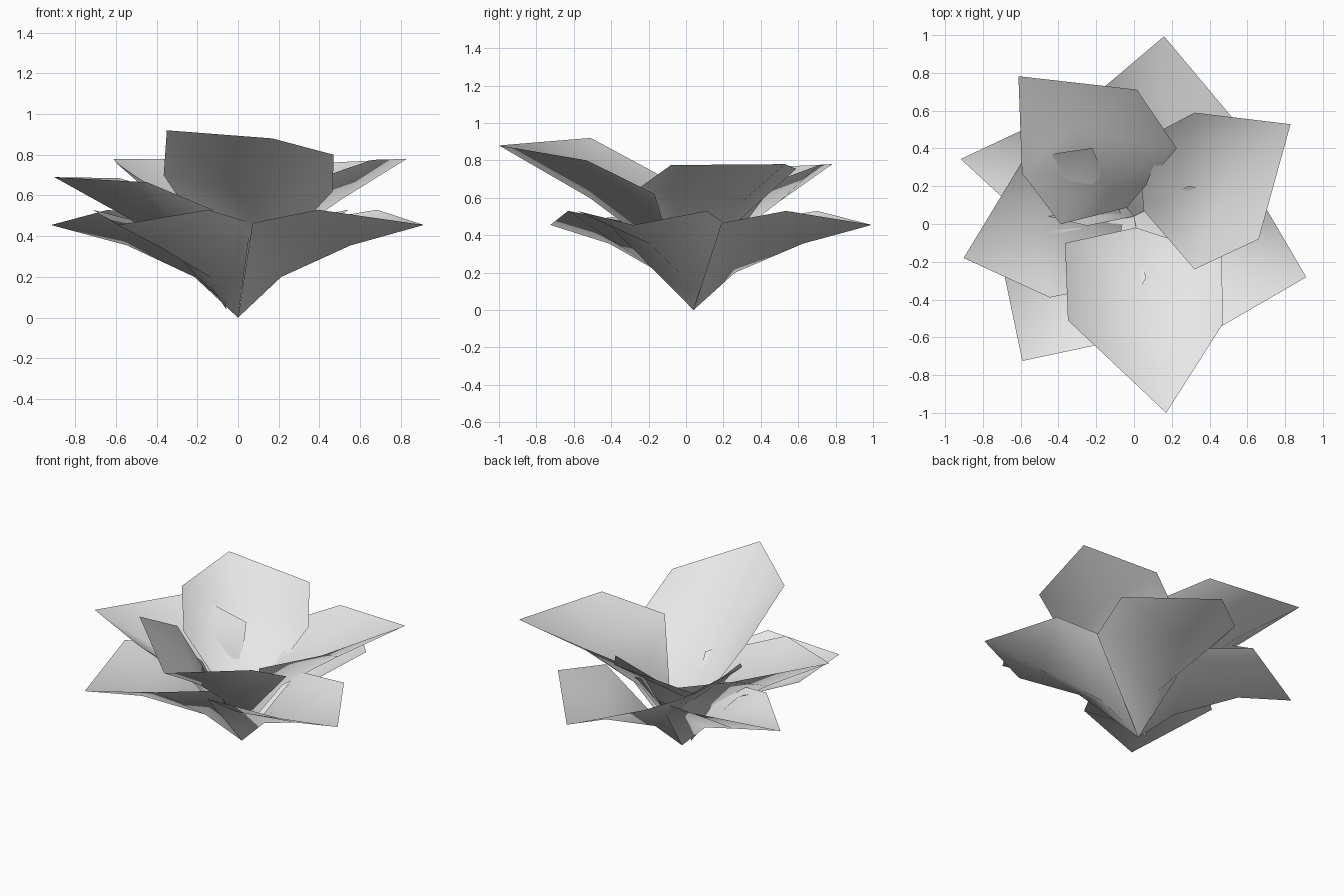
import bpy, bmesh, math
from mathutils import Vector

if "Cube" in bpy.data.objects:
    bpy.data.objects.remove(bpy.data.objects["Cube"], do_unlink=True)

# One pale petal colour
petal_grey = bpy.data.materials.new("petal_grey")
petal_grey.use_nodes = True
colour = (0.8, 0.8, 0.8, 1)
petal_grey.diffuse_color = colour
petal_grey.node_tree.nodes["Principled BSDF"].inputs["Base Color"].default_value = colour

# Petal rows as (outward, sideways, height): base, lower row, upper row, tip
LOWER = [[(0, 0, 0)],
         [(.22, -.41, .465), (.225, 0, .2), (.22, .25, .465)],
         [(.578, -.455, .53), (.6, -.04, .355), (.62, .294, .53)],
         [(.967, 0, .455)]]
UPPER = [[(.06, 0, .13)],
         [(.134, -.404, .66), (.24, 0, .37), (.215, .326, .62)],
         [(.508, -.439, .775), (.57, -.03, .58), (.555, .311, .755)],
         [(.962, 0, .78)]]
TALL = [[(.06, 0, .13)],
        [(.08, -.383, .70), (.25, 0, .37), (.28, .425, .62)],
        [(.486, -.434, .92), (.56, -.02, .60), (.638, .372, .80)],
        [(1.054, 0, .88)]]


def petal(name, rows, degrees, drop=0, narrow=1, shift=0, length=1):
    """Cupped petal pointing outward at the given angle."""
    a = math.radians(degrees)
    out = Vector((math.cos(a), math.sin(a), 0))
    side = Vector((-math.sin(a), math.cos(a), 0))
    centre = Vector((0, 0.04, 0))
    bm = bmesh.new()
    grid = []
    for row in rows:
        line = []
        for r, s, z in row:
            sideways = s * narrow + (shift if s else 0)
            p = centre + out * r * length + side * sideways
            p.z = z - drop
            line.append(bm.verts.new(p))
        grid.append(line)
    base, low, high, tip = grid
    for i in range(2):
        bm.faces.new((base[0], low[i + 1], low[i]))
        bm.faces.new((low[i], low[i + 1], high[i + 1], high[i]))
        bm.faces.new((high[i], high[i + 1], tip[0]))
    # Inner side of the cup faces up
    bm.normal_update()
    for f in bm.faces:
        if f.normal.z < 0:
            f.normal_flip()
    bmesh.ops.recalc_face_normals(bm, faces=bm.faces)
    bm.normal_update()
    if sum(f.normal.z for f in bm.faces) < 0:
        bmesh.ops.reverse_faces(bm, faces=bm.faces)
    for f in bm.faces:
        f.smooth = True
    mesh = bpy.data.meshes.new(name)
    bm.to_mesh(mesh)
    bm.free()
    mesh.materials.append(petal_grey)
    obj = bpy.data.objects.new(name, mesh)
    bpy.context.collection.objects.link(obj)


# Outer ring of low petals
petal("lower_petal_back", LOWER, 80.5)
petal("lower_petal_right", LOWER, 161.7, narrow=.7, shift=-.05)
petal("lower_petal_front_right", LOWER, 232.3)
petal("lower_petal_left", LOWER, 340.6)

# Inner ring of raised petals
petal("upper_petal_back_left", UPPER, 30.5)
petal("upper_petal_back_right", UPPER, 129.5)
petal("upper_petal_right", UPPER, 193.7, drop=.09, length=.965)
petal("upper_petal_front", TALL, 279.3)
